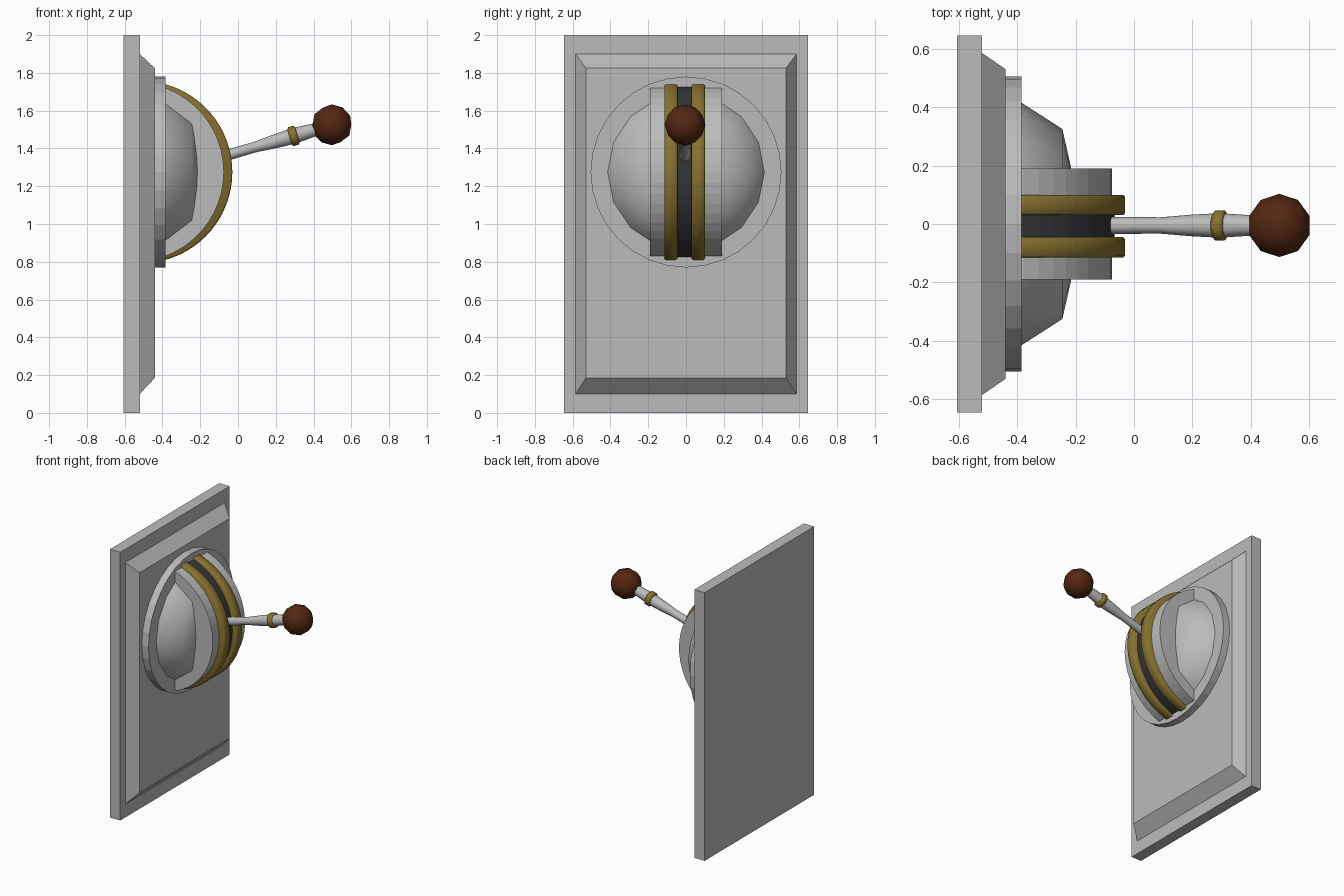
import bpy, bmesh, math
from mathutils import Vector, Matrix

if "Cube" in bpy.data.objects:
    bpy.data.objects.remove(bpy.data.objects["Cube"])


def material(name, rgb):
    m = bpy.data.materials.new(name)
    m.use_nodes = True
    m.diffuse_color = (*rgb, 1)
    m.node_tree.nodes["Principled BSDF"].inputs["Base Color"].default_value = (*rgb, 1)
    return m


STEEL = material("steel grey", (0.5, 0.5, 0.5))
BRASS = material("brass", (0.25, 0.17, 0.03))
BLACK = material("slot black", (0.035, 0.037, 0.04))
WOOD = material("red brown knob", (0.09, 0.02, 0.006))
CENTRE_Z = 1.275


def finish(name, bm, mat, smooth=None):
    bmesh.ops.recalc_face_normals(bm, faces=bm.faces)
    mesh = bpy.data.meshes.new(name)
    bm.to_mesh(mesh)
    bm.free()
    mesh.materials.append(mat)
    obj = bpy.data.objects.new(name, mesh)
    bpy.context.collection.objects.link(obj)
    if smooth:
        bpy.ops.object.select_all(action="DESELECT")
        obj.select_set(True)
        bpy.context.view_layer.objects.active = obj
        bpy.ops.object.shade_smooth_by_angle(angle=math.radians(smooth))
    return obj


def loft(bm, rings):
    """Bridge equal rings of points and cap both ends."""
    loops = [[bm.verts.new(p) for p in ring] for ring in rings]
    for a, b in zip(loops, loops[1:]):
        for i in range(len(a)):
            j = (i + 1) % len(a)
            bm.faces.new((a[i], a[j], b[j], b[i]))
    bm.faces.new(loops[0])
    bm.faces.new(loops[-1])


def lathe(name, profile, origin, axis, mat, sides, smooth=None):
    """Turn (distance, radius) pairs around an axis."""
    turn = Vector((0, 0, 1)).rotation_difference(Vector(axis)).to_matrix()
    rings = []
    for d, r in profile:
        angles = [2 * math.pi * i / sides for i in range(sides)]
        rings.append([Vector(origin) + turn @ Vector((r * math.cos(a), r * math.sin(a), d))
                      for a in angles])
    bm = bmesh.new()
    loft(bm, rings)
    return finish(name, bm, mat, smooth)


def rect(x, half_y, z0, z1):
    return [(x, -half_y, z0), (x, half_y, z0), (x, half_y, z1), (x, -half_y, z1)]


def arc_slab(name, x0, radius, y0, y1, mat, sides, bevel=0, smooth=None):
    """Upright round slab, cut off where it enters the mounting disc."""
    cut = -0.43
    half = math.acos((cut - x0) / radius)
    angles = [half * (2 * i / sides - 1) for i in range(sides + 1)]

    def outline(y, r):
        return [(x0 + r * math.cos(a), y, CENTRE_Z + r * math.sin(a)) for a in angles]
    bm = bmesh.new()
    loft(bm, [outline(y0, radius - bevel), outline(y0 + bevel, radius),
              outline(y1 - bevel, radius), outline(y1, radius - bevel)]
         if bevel else [outline(y0, radius), outline(y1, radius)])
    return finish(name, bm, mat, smooth)


# Wall plate with a raised, sloping panel
bm = bmesh.new()
loft(bm, [rect(-0.605, 0.645, 0, 2), rect(-0.52, 0.645, 0, 2)])
finish("wall_plate", bm, STEEL)
bm = bmesh.new()
loft(bm, [rect(-0.525, 0.585, 0.1, 1.9), rect(-0.52, 0.585, 0.1, 1.9),
          rect(-0.44, 0.53, 0.185, 1.825)])
finish("raised_panel", bm, STEEL)

# Round mount and shallow dome
hub = (0, 0, CENTRE_Z)
lathe("mounting_disc", [(-0.45, 0.505), (-0.385, 0.505)], hub, (1, 0, 0), STEEL, 32)
lathe("dome", [(-0.4, 0.423), (-0.385, 0.415), (-0.245, 0.325), (-0.21, 0.17), (-0.205, 0.01)],
      hub, (1, 0, 0), STEEL, 16, 60)

# Half drum with a dark slot between two brass rails
arc_slab("half_drum", -0.55, 0.475, -0.19, 0.19, STEEL, 22)
arc_slab("slot", -0.545, 0.478, -0.05, 0.035, BLACK, 22)
for side, y in (("right", -0.115), ("left", 0.03)):
    arc_slab(side + "_rail", -0.512, 0.482, y, y + 0.07, BRASS, 32, 0.008, 60)

# Lever, collar and knob along one slanted axis
base = Vector((-0.1, -0.005, 1.352))
tip = Vector((0.497, -0.005, 1.525))
axis = (tip - base).normalized()
lathe("lever", [(0, 0.029), (0.2, 0.028), (0.31, 0.037), (0.41, 0.042), (0.55, 0.033)],
      base, axis, STEEL, 12, 40)
lathe("collar", [(0.388, 0.04), (0.395, 0.052), (0.425, 0.052), (0.432, 0.04)],
      base, axis, BRASS, 16, 60)
bm = bmesh.new()
bmesh.ops.create_icosphere(bm, subdivisions=2, radius=0.108, matrix=Matrix.Translation(tip))
finish("knob", bm, WOOD, 60)
